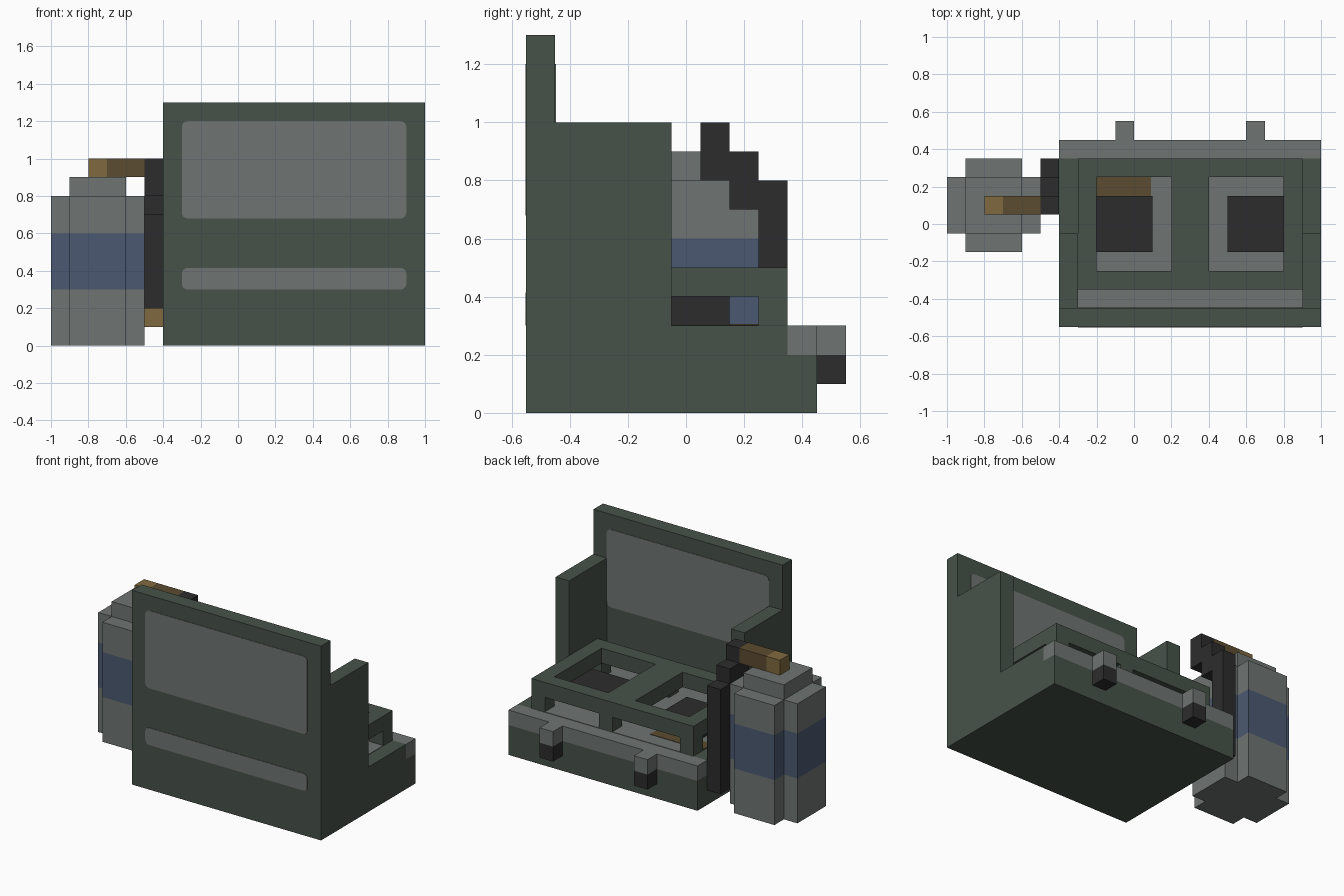
import bpy, bmesh
from mathutils import Vector

old = bpy.data.objects.get("Cube")
if old:
    bpy.data.objects.remove(old, do_unlink=True)


def material(name, rgb):
    """Flat material from 0-255 display values."""
    lin = [((c / 255 + 0.055) / 1.055) ** 2.4 for c in rgb] + [1.0]
    m = bpy.data.materials.new(name)
    m.use_nodes = True
    m.diffuse_color = lin
    bsdf = next(n for n in m.node_tree.nodes if n.type == 'BSDF_PRINCIPLED')
    bsdf.inputs["Base Color"].default_value = lin
    return m


GREEN = material("dark green", (71, 82, 73))
GREY = material("steel grey", (110, 117, 114))
BLACK = material("black", (45, 44, 45))
BLUE = material("label blue", (75, 89, 113))
BROWN = material("dark brass", (92, 76, 49))
BRASS = material("light brass", (128, 105, 62))


def finish(name, bm, *mats):
    bmesh.ops.recalc_face_normals(bm, faces=bm.faces[:])
    me = bpy.data.meshes.new(name)
    bm.to_mesh(me)
    bm.free()
    for m in mats:
        me.materials.append(m)
    ob = bpy.data.objects.new(name, me)
    bpy.context.collection.objects.link(ob)
    return ob


def box(name, x, y, z, mat, round_axis=None, radius=0.03):
    """Box from ranges; optionally rounds the edges along one axis."""
    bm = bmesh.new()
    bmesh.ops.create_cube(bm, size=1)
    for v in bm.verts:
        v.co = Vector([r[0] + (c + 0.5) * (r[1] - r[0])
                       for c, r in zip(v.co, (x, y, z))])
    if round_axis is not None:
        edges = [e for e in bm.edges
                 if abs((e.verts[0].co - e.verts[1].co).normalized()[round_axis]) > 0.9]
        bmesh.ops.bevel(bm, geom=edges, offset=radius, segments=4,
                        profile=0.5, affect='EDGES')
    return finish(name, bm, mat)


def plan(name, xs, ys, zs, keep, mats, band=lambda z: 0):
    """Extrudes the kept cells of a floor plan through the levels zs."""
    bm = bmesh.new()
    for i in range(len(xs) - 1):
        for j in range(len(ys) - 1):
            if keep(i, j):
                bm.faces.new([bm.verts.new((xs[a], ys[b], zs[0])) for a, b in
                              ((i, j), (i + 1, j), (i + 1, j + 1), (i, j + 1))])
    bmesh.ops.remove_doubles(bm, verts=bm.verts[:], dist=1e-4)
    top = bm.faces[:]
    floor = bmesh.ops.duplicate(bm, geom=top)
    for low, high in zip(zs, zs[1:]):
        geom = bmesh.ops.extrude_face_region(bm, geom=top)["geom"]
        bmesh.ops.delete(bm, geom=top, context='FACES')
        top = [g for g in geom if isinstance(g, bmesh.types.BMFace)]
        verts = {v for f in top for v in f.verts}
        bmesh.ops.translate(bm, verts=list(verts), vec=(0, 0, high - low))
    bmesh.ops.remove_doubles(bm, verts=bm.verts[:], dist=1e-4)
    for f in bm.faces:
        f.material_index = band(f.calc_center_median().z)
    return finish(name, bm, *mats)


# Stove body: base, lid and wind guards
box("base", (-0.4, 1), (-0.45, 0.35), (0, 0.3), GREEN)
box("base_rear_face", (-0.4, 1), (0.35, 0.45), (0, 0.2), GREEN)
box("base_rear_lip", (-0.4, 1), (0.35, 0.45), (0.2, 0.3), GREY)
box("lid", (-0.4, 1), (-0.55, -0.45), (0, 1.3), GREEN)
for side, x in (("right", -0.4), ("left", 0.9)):
    box(side + "_wind_guard", (x, x + 0.1), (-0.45, -0.05), (0.3, 1), GREEN)

# Grey painted panels
box("lid_outer_panel", (-0.3, 0.9), (-0.553, -0.549), (0.68, 1.2), GREY, 1)
box("lid_inner_panel", (-0.3, 0.9), (-0.451, -0.447), (0.68, 1.2), GREY, 1)
box("lid_lower_stripe", (-0.3, 0.9), (-0.553, -0.549), (0.3, 0.415), GREY, 1)
box("cooking_tray", (-0.3, 0.9), (-0.45, 0.35), (0.299, 0.303), GREY)

# Burners and gas feed on the tray
for side, x in (("right", -0.2), ("left", 0.5)):
    box(side + "_burner", (x, x + 0.3), (-0.15, 0.15), (0.3, 0.4), BLACK)
box("gas_feed", (-0.3, 0.09), (0.15, 0.25), (0.301, 0.306), BROWN)

# Grate with two openings, on legs
plan("grate", (-0.3, -0.2, 0.2, 0.4, 0.8, 0.9), (-0.35, -0.25, 0.25, 0.35),
     (0.4, 0.5), lambda i, j: not (i in (1, 3) and j == 1), [GREEN])
for row, y in (("front", -0.35), ("rear", 0.25)):
    for side, x in (("right", -0.3), ("middle", 0.3), ("left", 0.8)):
        box(f"{row}_{side}_grate_leg", (x, x + 0.1), (y, y + 0.1), (0.3, 0.4), GREEN)

# Knobs
for side, x in (("right", -0.1), ("left", 0.6)):
    box(side + "_knob_top", (x, x + 0.1), (0.45, 0.55), (0.2, 0.3), GREY)
    box(side + "_knob_grip", (x, x + 0.1), (0.45, 0.55), (0.1, 0.2), BLACK)

# Gas cylinder with a blue band
plan("gas_cylinder", (-1, -0.9, -0.6, -0.5), (-0.15, -0.05, 0.25, 0.35),
     (0, 0.3, 0.6, 0.8), lambda i, j: i == 1 or j == 1, [GREY, BLUE],
     lambda z: int(0.31 < z < 0.59))
box("cylinder_cap", (-0.9, -0.6), (-0.05, 0.25), (0.8, 0.9), GREY)
box("valve_tip", (-0.8, -0.7), (0.05, 0.15), (0.9, 1), BRASS)
box("valve_pipe", (-0.7, -0.5), (0.05, 0.15), (0.9, 1), BROWN)

# Stepped hose down to the base
box("hose_upper", (-0.5, -0.4), (0.05, 0.15), (0.8, 1), BLACK)
box("hose_middle", (-0.5, -0.4), (0.15, 0.25), (0.7, 0.9), BLACK)
box("hose_lower", (-0.5, -0.4), (0.25, 0.35), (0.1, 0.8), BLACK)
box("hose_connector", (-0.5, -0.4), (0.15, 0.25), (0.1, 0.2), BRASS)
